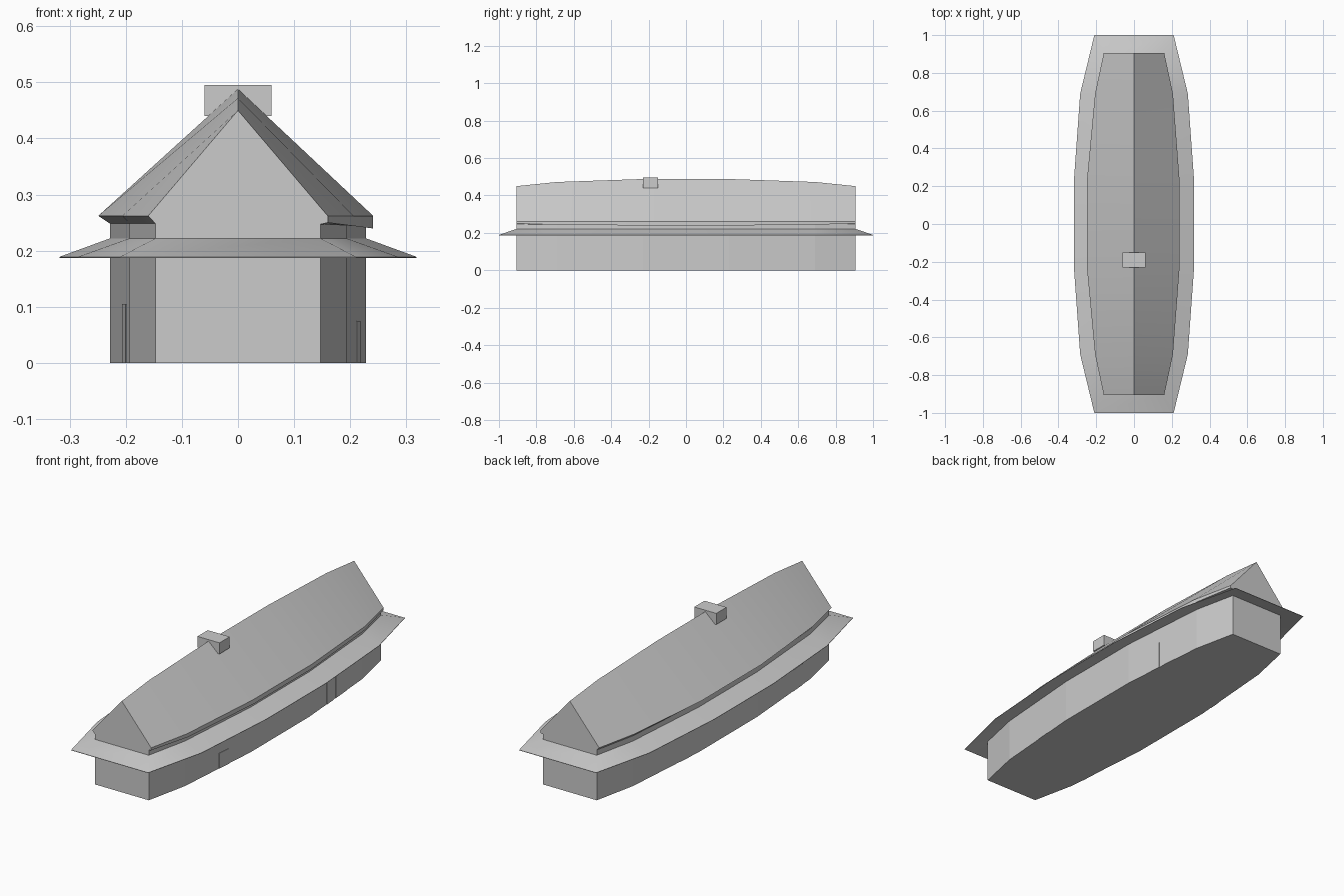
import bpy
import math
from mathutils import Vector

if "Cube" in bpy.data.objects:
    bpy.data.objects.remove(bpy.data.objects["Cube"], do_unlink=True)

grey = bpy.data.materials.new("plain_grey")
grey.use_nodes = True
COLOUR = (0.6, 0.6, 0.6, 1)
grey.diffuse_color = COLOUR
grey.node_tree.nodes["Principled BSDF"].inputs["Base Color"].default_value = COLOUR

# Half-plans: (y, half width) from the middle section to the end
WALL = [(0.23, 0.228), (0.69, 0.193), (0.905, 0.147)]
RIM = [(0.23, 0.318), (0.69, 0.285), (1.0, 0.21)]
RIDGE = [0.488, 0.472, 0.45]


def make(name, verts, faces, smooth=False):
    mesh = bpy.data.meshes.new(name)
    mesh.from_pydata(verts, [], faces)
    mesh.materials.append(grey)
    obj = bpy.data.objects.new(name, mesh)
    bpy.context.collection.objects.link(obj)
    if smooth:
        bpy.ops.object.select_all(action='DESELECT')
        obj.select_set(True)
        bpy.context.view_layer.objects.active = obj
        bpy.ops.object.shade_smooth_by_angle(angle=math.radians(30))
    return obj


def outline(plan):
    """Full plan outline, counter-clockwise from the front right corner."""
    right = [(w, -y) for y, w in reversed(plan)] + [(w, y) for y, w in plan]
    return right + [(-x, y) for x, y in reversed(right)]


def bridge(rings, n, closed=True):
    return [(a * n + i, a * n + (i + 1) % n, (a + 1) * n + (i + 1) % n, (a + 1) * n + i)
            for a in range(rings - 1) for i in range(n if closed else n - 1)]


# Faceted wall block
ring = outline(WALL)
n = len(ring)
make("walls", [(x, y, z) for z in (0, 0.25) for x, y in ring],
     bridge(2, n) + [tuple(reversed(range(n))), tuple(range(n, 2 * n))])

# Sloping skirt roof: underside, rim, upper surface
rim = outline(RIM)
layers = [(ring, 0.212), (rim, 0.187), (rim, 0.189), (ring, 0.222)]
make("skirt_roof", [(x, y, z) for r, z in layers for x, y in r], bridge(4, n), True)

# Bowed gable roof, lofted from one cross-section per station
stations = [(-y, w, r) for (y, w), r in reversed(list(zip(WALL, RIDGE)))]
stations += [(y, w, r) for (y, w), r in zip(WALL, RIDGE)]
verts = []
for y, w, r in stations:
    eave = w + 0.013
    drop = 0.25 - 0.13 * (w - 0.147)
    verts += [(x, y, z) for x, z in ((0, r), (-eave - 0.008 * (w > 0.2), 0.262),
                                     (-w, 0.248), (w, 0.247),
                                     (eave, drop), (eave, 0.262))]
k = len(stations)
make("gable_roof", verts,
     bridge(k, 6) + [tuple(reversed(range(6))), tuple(range(6 * (k - 1), 6 * k))], True)


def box(name, lo, hi):
    pts = [(x, y, z) for z in (lo[2], hi[2])
           for x, y in ((lo[0], lo[1]), (hi[0], lo[1]), (hi[0], hi[1]), (lo[0], hi[1]))]
    return make(name, pts, bridge(2, 4) + [(3, 2, 1, 0), (4, 5, 6, 7)])


box("chimney", (-0.06, -0.23, 0.44), (0.06, -0.15, 0.495))


# Thin door plates lying against the side walls
def wall_x(y):
    pts = [(0, 0.228)] + WALL
    for (y0, w0), (y1, w1) in zip(pts, pts[1:]):
        if y0 <= abs(y) <= y1:
            return w0 + (w1 - w0) * (abs(y) - y0) / (y1 - y0)
    return WALL[-1][1]


def door(name, side, y0, y1, height):
    a, b = Vector((side * wall_x(y0), y0, 0)), Vector((side * wall_x(y1), y1, 0))
    off = Vector((side * 0.002, 0, 0))
    base = [a - off, a + off, b + off, b - off]
    if side < 0:
        base.reverse()
    up = Vector((0, 0, height))
    make(name, base + [p + up for p in base],
         bridge(2, 4) + [(3, 2, 1, 0), (4, 5, 6, 7)])


door("left_front_door", 1, -0.45, -0.38, 0.075)
door("left_tall_door", 1, 0.38, 0.44, 0.135)
door("left_rear_door", 1, 0.46, 0.55, 0.11)
door("right_front_door", -1, -0.62, -0.54, 0.105)
door("right_rear_door", -1, 0.3, 0.36, 0.135)
